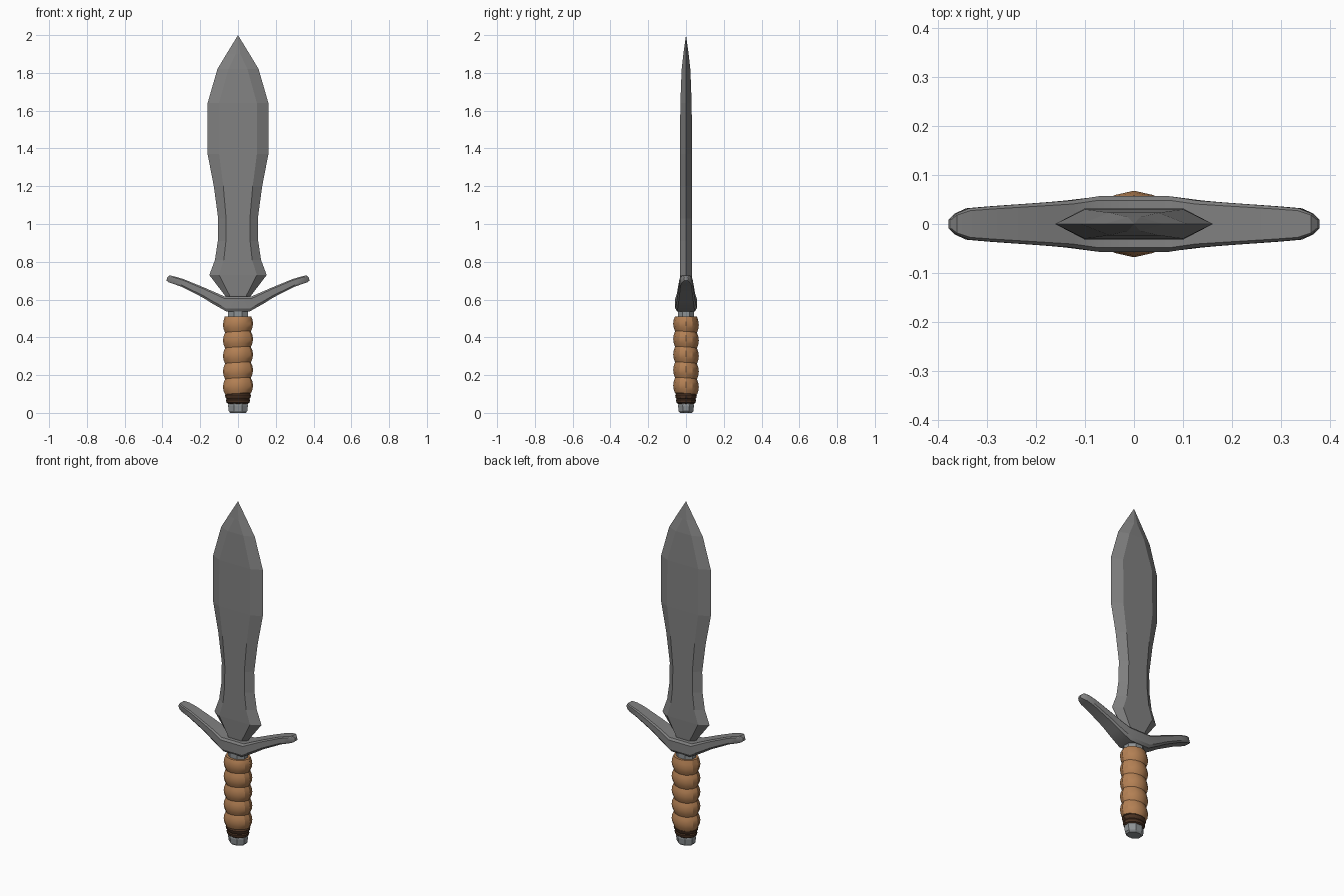
import bpy, bmesh, math

if "Cube" in bpy.data.objects:
    bpy.data.objects.remove(bpy.data.objects["Cube"], do_unlink=True)


def material(name, color):
    m = bpy.data.materials.new(name)
    m.use_nodes = True
    m.diffuse_color = (*color, 1)
    bsdf = m.node_tree.nodes["Principled BSDF"]
    bsdf.inputs["Base Color"].default_value = (*color, 1)
    return m


steel = material("grey steel", (0.22, 0.22, 0.22))
fitting = material("pale steel", (0.27, 0.29, 0.30))
leather = material("tan leather", (0.46, 0.22, 0.09))
binding = material("dark brown binding", (0.07, 0.033, 0.017))


def loft(name, rings, mat, smooth=None):
    """Skin a list of equal-sized point rings and cap both ends."""
    bm = bmesh.new()
    loops = [[bm.verts.new(p) for p in ring] for ring in rings]
    n = len(loops[0])
    for a, b in zip(loops, loops[1:]):
        for i in range(n):
            j = (i + 1) % n
            bm.faces.new((a[i], a[j], b[j], b[i]))
    bm.faces.new(loops[0][::-1])
    bm.faces.new(loops[-1])
    bmesh.ops.remove_doubles(bm, verts=bm.verts, dist=0.0002)
    bmesh.ops.recalc_face_normals(bm, faces=bm.faces)
    mesh = bpy.data.meshes.new(name)
    bm.to_mesh(mesh)
    bm.free()
    obj = bpy.data.objects.new(name, mesh)
    bpy.context.collection.objects.link(obj)
    mesh.materials.append(mat)
    if smooth:
        bpy.ops.object.select_all(action="DESELECT")
        obj.select_set(True)
        bpy.context.view_layer.objects.active = obj
        bpy.ops.object.shade_smooth_by_angle(angle=math.radians(smooth))
    return obj


def oval(z, rx, ry, sides, turn=0.0, tilt=0.0):
    ring = []
    for i in range(sides):
        a = 2 * math.pi * (i + turn) / sides
        ring.append((rx * math.cos(a), ry * math.sin(a), z + tilt * math.cos(a + 0.8)))
    return ring


# Blade: six-sided section given by height, half width, flat half width, half thickness
blade_rows = [
    (0.59, 0.05, 0.035, 0.025), (0.625, 0.072, 0.046, 0.028),
    (0.73, 0.152, 0.10, 0.032), (0.81, 0.122, 0.075, 0.032),
    (0.91, 0.107, 0.064, 0.032), (1.03, 0.105, 0.063, 0.032),
    (1.20, 0.128, 0.078, 0.032), (1.37, 0.161, 0.10, 0.032),
    (1.64, 0.161, 0.10, 0.030), (1.82, 0.109, 0.05, 0.023),
    (1.90, 0.061, 0.012, 0.014), (2.0, 0, 0, 0)]
loft("blade", [[(w, 0, z), (f, t, z), (-f, t, z), (-w, 0, z), (-f, -t, z), (f, -t, z)]
               for z, w, f, t in blade_rows], steel)

# Crossguard: chamfered section swept along upswept arms
# (bottom x, bottom z, top x, top z, half depth)
arm = [(0.062, 0.537, 0.072, 0.617, 0.057), (0.143, 0.583, 0.125, 0.640, 0.048),
       (0.185, 0.610, 0.180, 0.664, 0.044), (0.300, 0.668, 0.290, 0.709, 0.036),
       (0.345, 0.684, 0.335, 0.722, 0.032), (0.368, 0.692, 0.362, 0.728, 0.021),
       (0.379, 0.701, 0.374, 0.718, 0.010)]


def guard_ring(side, bx, bz, tx, tz, d):
    def at(k, y):
        return (side * (bx + (tx - bx) * k), y, bz + (tz - bz) * k)
    return [at(0, -0.82 * d), at(0.2, -d), at(0.85, -d), at(1, -0.85 * d),
            at(1, 0.85 * d), at(0.85, d), at(0.2, d), at(0, 0.82 * d)]


loft("crossguard", [guard_ring(-1, *s) for s in reversed(arm)]
     + [guard_ring(1, *s) for s in arm], steel, 30)

# Grip: five slightly slanted swellings
pitch, base = 0.082, 0.10
rings = []
for k in range(5):
    for frac, swell in ((0, 0.85), (0.22, 0.95), (0.5, 1.0), (0.78, 0.95)):
        rings.append(oval(base + pitch * (k + frac), 0.08 * swell, 0.068 * swell, 12, 0, 0.005))
rings.append(oval(base + pitch * 5, 0.07, 0.058, 12))
loft("grip", rings, leather, 30)

# Cord binding under the grip
loft("grip_binding", [oval(z, r, r * 0.83, 12) for z, r in
                      ((0.048, 0.052), (0.054, 0.061), (0.068, 0.064), (0.074, 0.060),
                       (0.080, 0.066), (0.094, 0.069), (0.102, 0.062))], binding, 30)

# Steel ferrule and pommel
loft("ferrule", [oval(z, r, r * 0.8, 8, 0.5) for z, r in
                 ((0.495, 0.058), (0.545, 0.058))], fitting)
loft("pommel", [oval(z, r, r * 0.8, 8, 0.5) for z, r in
                ((0.0, 0.044), (0.009, 0.053), (0.04, 0.057), (0.055, 0.053))], fitting)
